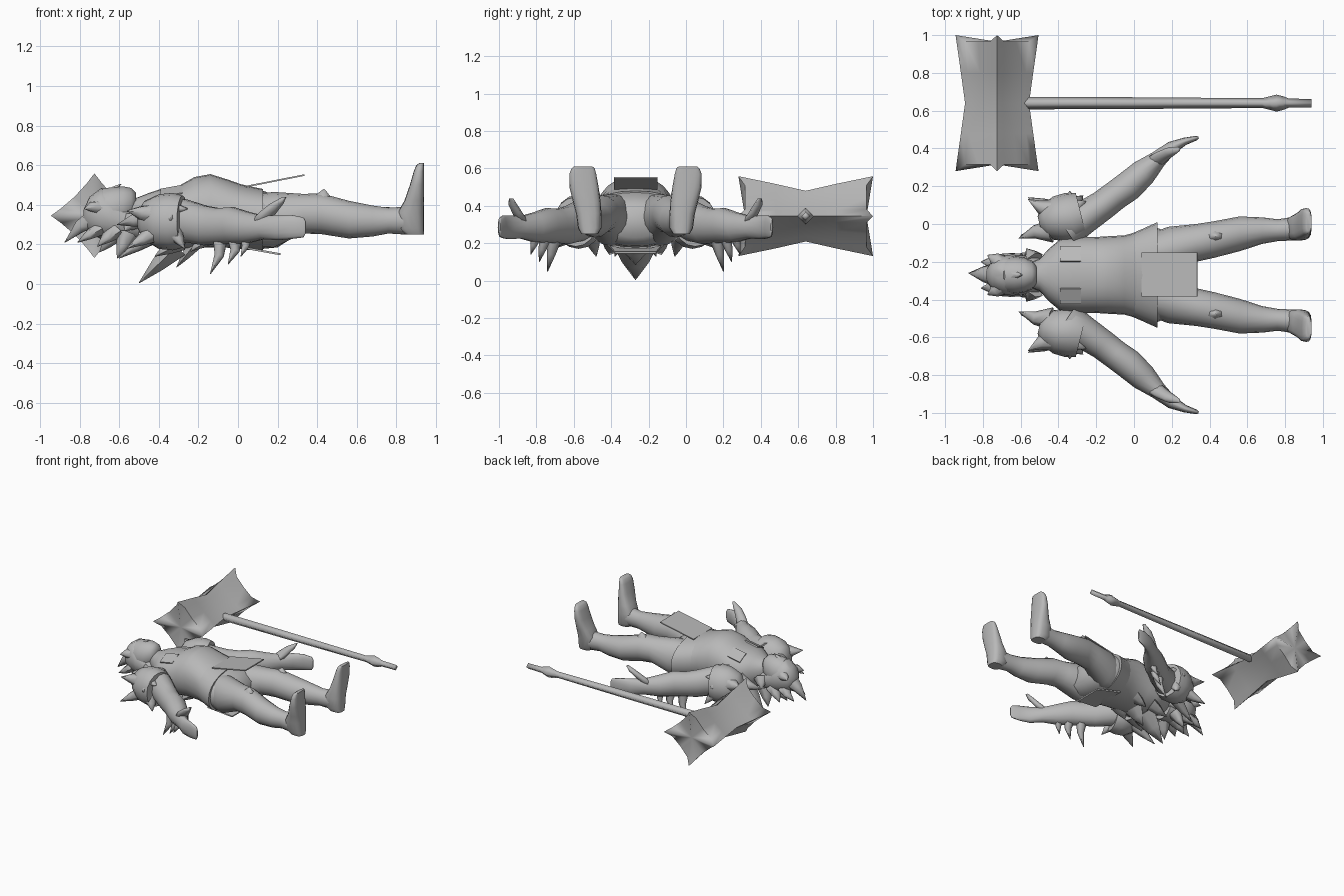
import bpy, bmesh, math
from mathutils import Vector as V

if "Cube" in bpy.data.objects:
    bpy.data.objects.remove(bpy.data.objects["Cube"])

MID = -0.27  # symmetry line of the figure
grey = bpy.data.materials.new("grey")
grey.diffuse_color = (0.48, 0.48, 0.48, 1)
grey.use_nodes = True
grey.node_tree.nodes["Principled BSDF"].inputs["Base Color"].default_value = grey.diffuse_color
Y, Z, X = V((0, 1, 0)), V((0, 0, 1)), V((1, 0, 0))


def finish(name, bm, mirror=False, angle=50):
    """Turn a bmesh into an object, optionally mirrored across the figure's middle."""
    bmesh.ops.recalc_face_normals(bm, faces=bm.faces)
    bmesh.ops.translate(bm, verts=bm.verts, vec=(0, -MID, 0))
    me = bpy.data.meshes.new(name)
    bm.to_mesh(me)
    bm.free()
    me.materials.append(grey)
    ob = bpy.data.objects.new(name, me)
    ob.location.y = MID
    bpy.context.collection.objects.link(ob)
    bpy.ops.object.select_all(action='DESELECT')
    ob.select_set(True)
    bpy.context.view_layer.objects.active = ob
    bpy.ops.object.shade_smooth_by_angle(angle=math.radians(angle))
    if mirror:
        m = ob.modifiers.new("mirror", 'MIRROR')
        m.use_axis = (False, True, False)
        m.use_mirror_merge = False
    return ob


def loft(bm, rings, n=16, p=1.0, cap=True):
    """Skin rings of (centre, half axis a, half axis b); p < 1 squares the section."""
    def sp(t):
        return math.copysign(abs(t) ** p, t)
    rows = []
    for c, a, b in rings:
        rows.append([bm.verts.new(V(c) + a * sp(math.cos(t)) + b * sp(math.sin(t)))
                     for t in (2 * math.pi * i / n for i in range(n))])
    for r, s in zip(rows, rows[1:]):
        for i in range(n):
            j = (i + 1) % n
            bm.faces.new((r[i], r[j], s[j], s[i]))
    if cap:
        bm.faces.new(rows[0])
        bm.faces.new(rows[-1])


def spike(bm, base, tip, w, t=None, bend=(0, 0, 0)):
    """Curved pointed lock: w is half width, t half thickness."""
    base, tip, t = V(base), V(tip), t or w
    d = (tip - base).normalized()
    a = d.cross(Z if abs(d.z) < 0.9 else X).normalized()
    b = d.cross(a)
    mid = base.lerp(tip, 0.5) + V(bend)
    loft(bm, [(base, a * w, b * t), (mid, a * w * 0.6, b * t * 0.6),
              (tip, a * 0.002, b * 0.002)], 6)


def spikes(name, data, mirror):
    bm = bmesh.new()
    for d in data:
        spike(bm, *d)
    finish(name, bm, mirror, 70)


def plate(name, quad, thick, mirror=False):
    """Flat panel from four corners, thickened along its normal."""
    bm = bmesh.new()
    q = [V(c) for c in quad]
    n = (q[1] - q[0]).cross(q[2] - q[0]).normalized() * thick / 2
    lo, hi = [[bm.verts.new(c + n * s) for c in q] for s in (-1, 1)]
    bm.faces.new(lo)
    bm.faces.new(hi)
    for i in range(4):
        j = (i + 1) % 4
        bm.faces.new((lo[i], lo[j], hi[j], hi[i]))
    finish(name, bm, mirror, 30)


# Torso, lying on its back: x, half width, centre height, half depth
bm = bmesh.new()
loft(bm, [((x, MID, z), Y * w, Z * h) for x, w, z, h in (
    (-.56, .06, .36, .06), (-.5, .085, .35, .09), (-.45, .14, .34, .12), (-.39, .19, .335, .145),
    (-.3, .2, .335, .16), (-.22, .2, .36, .18), (-.14, .205, .37, .185), (-.05, .21, .355, .172),
    (.04, .235, .335, .16), (.12, .25, .325, .148), (.2, .22, .315, .13), (.27, .13, .31, .08))], 24, .9)
finish("torso", bm, False, 80)

# Hip skirt flaring over the thighs
bm = bmesh.new()
loft(bm, [((x, MID, z), Y * w, Z * h) for x, w, z, h in (
    (-.03, .212, .35, .165), (.04, .242, .335, .163), (.125, .28, .325, .155), (.12, .25, .325, .13))],
    24, .9, False)
finish("hip_skirt", bm)
plate("front_loincloth", [(.04, -.385, .492), (.335, -.385, .55), (.335, -.152, .55), (.04, -.152, .492)], .008)
plate("back_loincloth", [(.02, -.41, .185), (.215, -.38, .15), (.215, -.16, .15), (.02, -.13, .185)], .01)

# Legs
bm = bmesh.new()
loft(bm, [((x, y, z), Y * w, Z * h) for x, y, z, w, h in (
    (.06, -.16, .32, .1, .13), (.18, -.14, .325, .125, .14), (.33, -.1, .355, .1, .1),
    (.42, -.083, .355, .097, .103), (.56, -.052, .325, .092, .095), (.68, -.035, .318, .07, .078),
    (.76, -.033, .32, .058, .065), (.84, -.025, .32, .062, .07), (.9, -.025, .32, .06, .066))], 16)
finish("leg", bm, True)

# Feet with toes up: height, front x, sideways centre, half width
bm = bmesh.new()
loft(bm, [((x / 2 + .47, y, z), X * (.47 - x / 2), Y * w) for z, x, y, w in (
    (.25, .84, -.025, .045), (.28, .81, -.025, .062), (.36, .805, -.02, .068), (.42, .84, -.01, .074),
    (.5, .868, .005, .078), (.57, .888, .012, .072), (.6, .9, .01, .062), (.61, .915, .01, .05))], 16, .7)
finish("foot", bm, True)

# Knee studs
spikes("knee_stud", [((.43, -.065, .44), (.435, -.065, .48), .03, .045)], True)

# Arms with flattened mitten hands
arm = [(-.36, -.03, .33, .1, .11), (-.27, .03, .32, .088, .11), (-.165, .1, .295, .08, .102),
       (-.1, .15, .292, .078, .093), (-.03, .2, .295, .08, .095), (.05, .272, .285, .072, .08),
       (.13, .345, .285, .046, .06), (.2, .405, .285, .034, .065), (.27, .438, .288, .02, .062),
       (.33, .455, .286, .012, .052), (.342, .458, .286, .006, .03)]
rings = []
for i, (x, y, z, w, h) in enumerate(arm):
    p, q = arm[max(i - 1, 0)], arm[min(i + 1, len(arm) - 1)]
    d = V((q[0] - p[0], q[1] - p[1], 0)).normalized()
    rings.append(((x, y, z), Z.cross(d) * w, Z * h))
bm = bmesh.new()
loft(bm, rings, 14)
finish("arm", bm, True)
bm = bmesh.new()
loft(bm, [((.1, .325, .3), X * .05, Y * .035), ((.15, .36, .36), X * .045, Y * .028),
          ((.195, .385, .405), X * .034, Y * .024), ((.235, .395, .44), X * .01, Y * .012)], 8)
finish("thumb", bm, True, 80)

# Forearm fur spikes hanging down
spikes("forearm_spike", [((-.09, .16, .24), (-.14, .2, .05), .04, .045, (.02, 0, 0)),
                         ((-.02, .21, .24), (-.05, .245, .1), .035, .045, (.02, 0, 0)),
                         ((.04, .26, .24), (.015, .29, .14), .03, .035, (.01, 0, 0))], True)

# Shoulder pads with horns and ragged fringe
bm = bmesh.new()
loft(bm, [((x, y, z), V((-.25, 1, 0)) * w, Z * h) for x, y, z, w, h in (
    (-.5, 0, .32, .04, .05), (-.47, .01, .32, .085, .1), (-.4, .025, .315, .12, .138),
    (-.33, .035, .315, .13, .145), (-.28, .05, .315, .115, .132))], 16)
finish("shoulder_pad", bm, True)
spikes("shoulder_horn", [((-.43, .08, .35), (-.56, .13, .37), .06, .06, (0, -.015, 0)),
                         ((-.44, -.04, .34), (-.61, -.075, .3), .06, .06, (0, .015, 0)),
                         ((-.42, .07, .26), (-.56, .14, .18), .055, .05),
                         ((-.42, -.03, .25), (-.6, -.06, .13), .055, .05)], True)
spikes("shoulder_fringe", [((-.34, .1, .34), (-.34, .175, .33), .045, .07),
                           ((-.32, .09, .38), (-.255, .12, .38), .04, .03),
                           ((-.32, .03, .42), (-.25, .05, .39), .045, .025),
                           ((-.32, .1, .26), (-.27, .15, .18), .05, .04)], True)
plate("chest_strap", [(-.39, -.2, .475), (-.28, -.2, .495), (-.28, -.12, .455), (-.39, -.12, .435)], .014, True)

# Head, face up, crown toward -x
bm = bmesh.new()
loft(bm, [((x, MID, z), Y * w, Z * h) for x, w, z, h in (
    (-.76, .035, .36, .04), (-.735, .07, .365, .08), (-.69, .093, .37, .11), (-.63, .1, .375, .115),
    (-.58, .092, .385, .108), (-.54, .075, .4, .085), (-.515, .045, .41, .05))], 16)
finish("head", bm, False, 80)
spikes("nose", [((-.64, MID, .47), (-.59, MID, .505), .025, .02)], False)

# Hair cap over the crown and back of the head
bm = bmesh.new()
loft(bm, [((x, MID, z), Y * w, Z * h) for x, w, z, h in (
    (-.78, .03, .34, .035), (-.75, .08, .35, .09), (-.69, .105, .355, .13),
    (-.64, .108, .335, .115), (-.56, .1, .31, .09), (-.5, .09, .3, .08))], 16)
finish("hair", bm, False, 60)
spikes("hair_lock", [((-.7, -.22, .38), (-.775, -.165, .38), .055, .045, (0, .01, .01)),
                     ((-.7, -.23, .28), (-.81, -.2, .21), .055, .04, (0, .015, 0)),
                     ((-.62, -.21, .27), (-.71, -.16, .19), .06, .045),
                     ((-.56, -.2, .25), (-.61, -.16, .13), .06, .05),
                     ((-.53, -.19, .32), (-.57, -.13, .27), .055, .05)], True)
spikes("hair_crest", [((-.72, MID, .33), (-.875, MID + .01, .21), .07, .06, (0, 0, .02)),
                      ((-.62, MID, .25), (-.7, MID, .16), .07, .05)], False)

# Mane running down the back
spikes("back_mane", [((-.31, MID, .19), (-.5, MID, .005), .12, .07),
                     ((-.22, MID, .2), (-.31, MID, .085), .09, .04)], False)
spikes("back_mane_side", [((-.3, -.17, .21), (-.42, -.13, .14), .08, .05),
                          ((-.16, -.18, .23), (-.24, -.15, .165), .07, .04)], True)

# Hammer head: pinched diamond bar with straight tapers and four small points at each end
hc, hy, hz = -.725, .64, .345
bm = bmesh.new()
rows = []
for y, kx, kz in ((-.325, .96, .955), (-.16, .87, .8), (0, .77, .63), (.16, .87, .8), (.325, .96, .955)):
    row = []
    for side in range(4):
        a, b = [V((round(math.cos(s * math.pi / 2)), 0, round(math.sin(s * math.pi / 2))))
                for s in (side, side + 1)]
        for f in (0, .18, .5, .82):
            v = a.lerp(b, f)
            dent = .94 if f == .5 else .98 if f else 1
            grow, push = 1, 0
            if f == 0 and abs(y) > .3:  # drawn-out corner point
                grow, push = 1.04, math.copysign(.035, y)
            row.append(bm.verts.new((hc + v.x * .22 * kx * dent * grow, hy + y + push,
                                     hz + v.z * .215 * kz * dent * grow)))
    rows.append(row)
for r, s in zip(rows, rows[1:]):
    for i in range(16):
        j = (i + 1) % 16
        bm.faces.new((r[i], r[j], s[j], s[i]))
for row, y in ((rows[0], -.325), (rows[-1], .325)):
    c = bm.verts.new((hc, hy + y, hz))
    for i in range(16):
        bm.faces.new((row[i], row[(i + 1) % 16], c))
finish("hammer_head", bm, False, 95 - 20)
bpy.ops.object.shade_smooth_by_angle(angle=math.radians(88))

# Hammer handle with a pommel swelling
bm = bmesh.new()
loft(bm, [((x, hy, hz), Y * r, Z * r) for x, r in (
    (-.6, .006), (-.56, .033), (0, .031), (.68, .026), (.72, .036), (.755, .045),
    (.79, .036), (.82, .024), (.94, .022))], 4)
finish("hammer_handle", bm, False, 100)
